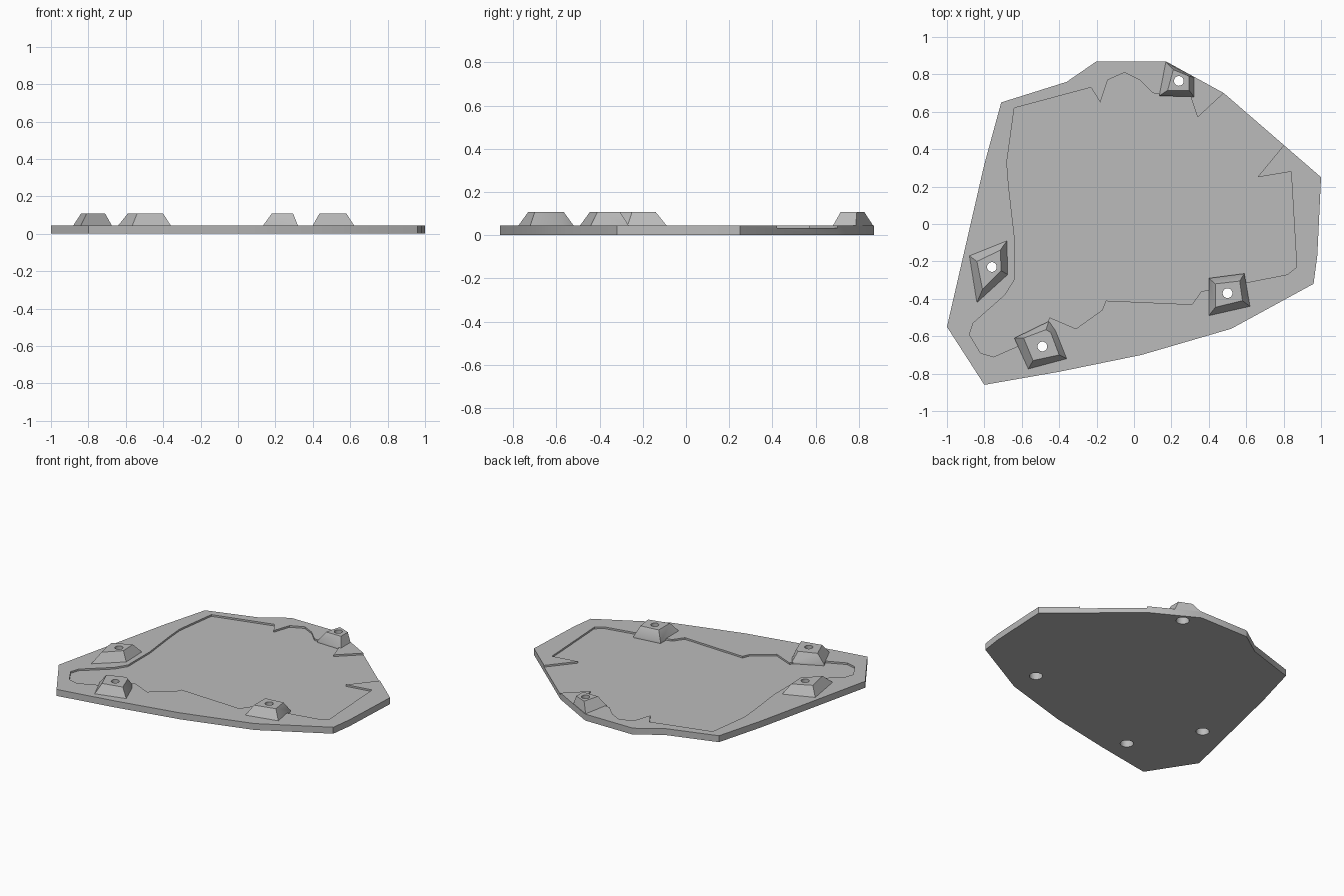
import bpy
import bmesh
from mathutils import Vector

PLATE_TOP = 0.045
RECESS_FLOOR = 0.033
BOSS_TOP = 0.107

default_cube = bpy.data.objects.get("Cube")
if default_cube:
    bpy.data.objects.remove(default_cube, do_unlink=True)


def make_material(name, colour):
    material = bpy.data.materials.new(name)
    material.use_nodes = True
    material.diffuse_color = colour
    shader = material.node_tree.nodes["Principled BSDF"]
    shader.inputs["Base Color"].default_value = colour
    return material


grey = make_material("plain_grey", (0.5, 0.5, 0.5, 1))


def loft(name, rings):
    """Solid made by joining stacked rings of (outline, height)."""
    bm = bmesh.new()
    layers = [[bm.verts.new((x, y, z)) for x, y in outline] for outline, z in rings]
    bm.faces.new(layers[0])
    bm.faces.new(layers[-1])
    for lower, upper in zip(layers, layers[1:]):
        count = len(lower)
        for i in range(count):
            j = (i + 1) % count
            bm.faces.new((lower[i], lower[j], upper[j], upper[i]))
    bmesh.ops.recalc_face_normals(bm, faces=bm.faces)
    mesh = bpy.data.meshes.new(name)
    bm.to_mesh(mesh)
    bm.free()
    mesh.materials.append(grey)
    obj = bpy.data.objects.new(name, mesh)
    bpy.context.collection.objects.link(obj)
    return obj


def cylinder(name, centre, radius, bottom, top):
    bpy.ops.mesh.primitive_cylinder_add(
        vertices=32, radius=radius, depth=top - bottom,
        location=(centre[0], centre[1], (top + bottom) / 2))
    obj = bpy.context.object
    obj.name = name
    obj.data.materials.append(grey)
    return obj


def combine(target, tool, operation):
    """Apply a boolean and discard the tool."""
    tool.hide_render = True
    modifier = target.modifiers.new(operation.lower(), "BOOLEAN")
    modifier.operation = operation
    modifier.solver = "EXACT"
    modifier.object = tool
    bpy.context.view_layer.objects.active = target
    bpy.ops.object.modifier_apply(modifier=modifier.name)
    bpy.data.objects.remove(tool, do_unlink=True)


# Faceted base plate
plate_outline = [
    (-.2, .87), (.17, .87), (.48, .7), (1, .25), (.98, -.17), (.96, -.32),
    (.52, -.56), (.04, -.7), (-.4, -.79), (-.8, -.86), (-1, -.55),
    (-.8, .32), (-.71, .65), (-.36, .76)]
plate = loft("base_plate", [(plate_outline, 0), (plate_outline, PLATE_TOP)])

# Shallow recess, open along the back left edge
recess_outline = [
    (.48, .7), (.55, .78), (.88, .5), (.8, .42), (.66, .25), (.84, .28),
    (.87, -.23), (.82, -.27), (.36, -.36), (.31, -.43), (-.15, -.41),
    (-.17, -.46), (-.31, -.56), (-.45, -.5), (-.5, -.6), (-.75, -.71),
    (-.82, -.69), (-.88, -.59), (-.86, -.53), (-.69, -.38), (-.64, -.3),
    (-.64, -.06), (-.67, .2), (-.68, .33), (-.64, .62), (-.23, .73),
    (-.18, .65), (-.14, .77), (-.05, .81), (.03, .77), (.1, .7),
    (.17, .69), (.3, .69), (.34, .57)]
recess = loft("recess_cutter", [(recess_outline, RECESS_FLOOR), (recess_outline, 1)])
combine(plate, recess, "DIFFERENCE")

# Tapered bosses: hole centre, foot outline, top outline
bosses = {
    "right_boss": ((-.76, -.23),
                   [(-.88, -.17), (-.68, -.09), (-.675, -.27), (-.84, -.42)],
                   [(-.84, -.2), (-.715, -.14), (-.71, -.25), (-.81, -.35)]),
    "front_right_boss": ((-.49, -.655),
                         [(-.64, -.61), (-.455, -.52), (-.42, -.57), (-.36, -.72), (-.565, -.775)],
                         [(-.59, -.61), (-.47, -.565), (-.445, -.58), (-.4, -.7), (-.54, -.73)]),
    "front_left_boss": ((.5, -.37),
                        [(.4, -.29), (.59, -.265), (.62, -.44), (.4, -.49)],
                        [(.435, -.32), (.565, -.305), (.58, -.41), (.435, -.445)]),
    "back_boss": ((.24, .765),
                  [(.135, .685), (.17, .865), (.32, .785), (.32, .68)],
                  [(.18, .715), (.21, .825), (.295, .79), (.295, .715)])}

for name, (centre, foot, top) in bosses.items():
    boss = loft(name, [(foot, PLATE_TOP / 2), (foot, PLATE_TOP), (top, BOSS_TOP)])
    combine(plate, boss, "UNION")

# Screw holes, widened from below
for name, (centre, foot, top) in bosses.items():
    through = cylinder(name + "_hole", centre, 0.026, -1, 1)
    combine(plate, through, "DIFFERENCE")
    counterbore = cylinder(name + "_counterbore", centre, 0.042, -1, 0.06)
    combine(plate, counterbore, "DIFFERENCE")

bpy.ops.object.select_all(action="DESELECT")
plate.select_set(True)
bpy.context.view_layer.objects.active = plate
bpy.ops.object.shade_smooth_by_angle()
